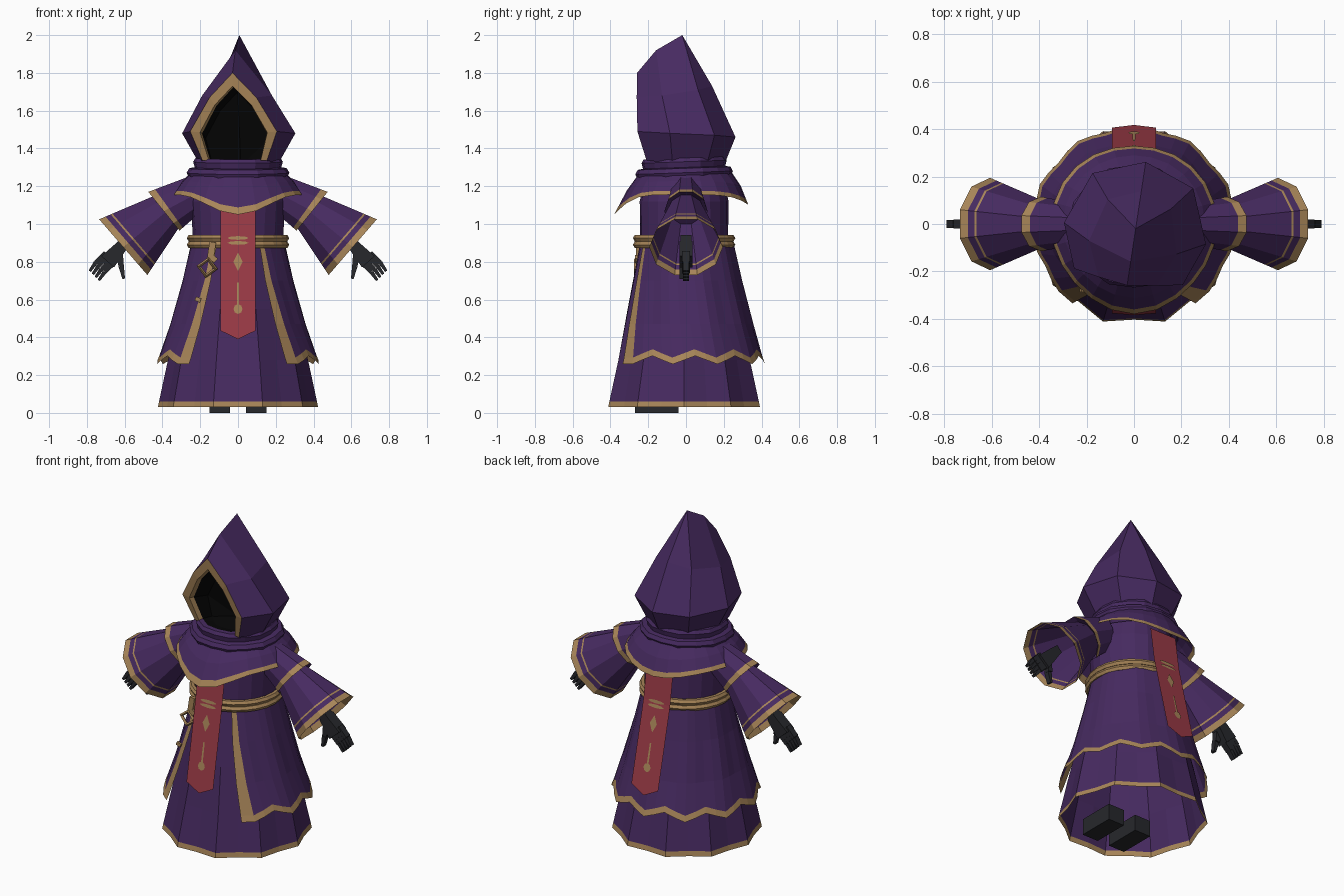
import bpy, bmesh
from math import sin, cos, pi
from mathutils import Vector, Matrix

cube = bpy.data.objects.get("Cube")
if cube:
    bpy.data.objects.remove(cube, do_unlink=True)


def material(name, color):
    m = bpy.data.materials.new(name)
    m.use_nodes = True
    m.diffuse_color = (*color, 1)
    bsdf = m.node_tree.nodes["Principled BSDF"]
    bsdf.inputs["Base Color"].default_value = (*color, 1)
    bsdf.inputs["Roughness"].default_value = 0.9
    return m


MATS = [material("purple_cloth", (0.062, 0.023, 0.117)),
        material("gold_trim", (0.39, 0.235, 0.098)),
        material("red_cloth", (0.32, 0.042, 0.06)),
        material("charcoal", (0.02, 0.021, 0.025)),
        material("hood_shadow", (0.002, 0.002, 0.002))]
PURPLE, GOLD, RED, CHARCOAL, BLACK = range(5)


def finish(name, bm, normals=True):
    bmesh.ops.remove_doubles(bm, verts=bm.verts, dist=0.0005)
    if normals:
        bmesh.ops.recalc_face_normals(bm, faces=bm.faces)
    mesh = bpy.data.meshes.new(name)
    bm.to_mesh(mesh)
    bm.free()
    for m in MATS:
        mesh.materials.append(m)
    obj = bpy.data.objects.new(name, mesh)
    bpy.context.collection.objects.link(obj)
    return obj


def loft(name, rows, paint, closed=True, caps=()):
    """Skin rows of points; paint(row, column) gives the material."""
    bm = bmesh.new()
    grid = [[bm.verts.new(p) for p in row] for row in rows]
    n = len(rows[0])
    for r in range(len(rows) - 1):
        for c in range(n if closed else n - 1):
            d = (c + 1) % n
            f = bm.faces.new((grid[r][c], grid[r][d], grid[r + 1][d], grid[r + 1][c]))
            f.material_index = paint(r, c)
    for c in caps:
        bm.faces.new(grid[c]).material_index = paint(c, 0)
    return finish(name, bm)


def oval(rx, ry, z, n, ripple=0):
    """Ring starting at the front, with alternating pleats."""
    out = []
    for i in range(n):
        a, k = 2 * pi * i / n, 1 - ripple * (-1) ** i
        out.append(Vector((rx * k * sin(a), -.01 - ry * k * cos(a), z)))
    return out


# Inner robe: torso and long pleated skirt
robe = [(.20, .20, 1.29, 0), (.25, .235, 1.12, 0), (.235, .235, .90, .01), (.30, .305, .55, .02),
        (.36, .355, .28, .03), (.404, .402, .06, .035), (.41, .408, .03, .035)]
loft("inner_robe", [oval(x, y, z, 20, k) for x, y, z, k in robe],
     lambda r, c: GOLD if r == 5 else PURPLE)

# Outer skirt, open at the front, with gold edges and a zigzag hem
COLS = 32
rows = []
for rad, z, gap, pleat, dip in ((.247, .91, .46, .01, 0), (.293, .70, .50, .015, 0),
                                (.35, .47, .57, .02, 0), (.398, .315, .63, .02, .022),
                                (.41, .28, .64, .02, .022)):
    row = []
    for i in range(COLS + 3):
        j = min(max(i - 1, 0), COLS)
        edge = .09 + .13 * (1 - z)
        a = gap + edge + (2 * pi - 2 * (gap + edge)) * j / COLS
        if i == 0:
            a = gap
        elif i == COLS + 2:
            a = 2 * pi - gap
        k = rad * (1 + pleat * cos(pi * j / 2))
        row.append((k * (1 + .06 * (.91 - z)) * sin(a), -k * cos(a), z - dip * cos(pi * j / 2)))
    rows.append(row)
loft("outer_skirt", rows,
     lambda r, c: GOLD if r == 3 or c in (0, COLS + 1) else PURPLE, closed=False)

# Shoulder cape dipping to a point at front and back
rows = []
for t, flare in ((0, 0), (.45, .012), (.84, .004), (1, 0)):
    row = []
    for i in range(24):
        a = 2 * pi * i / 24
        c = cos(a)
        front, back = max(c, 0) ** 6, max(-c, 0) ** 4
        edge_z = 1.155 - .105 * front - .055 * back
        r = .235 + flare + t * (.115 + .03 * front - .02 * back)
        row.append((r * sin(a), -r * c, 1.285 + (edge_z - 1.285) * t))
    rows.append(row)
loft("shoulder_cape", rows, lambda r, c: GOLD if r == 2 else PURPLE)

# Wrapped scarf, dark where it closes inside the hood
scarf = [(.14, 1.335), (.20, 1.35), (.228, 1.35), (.24, 1.33), (.232, 1.30), (.262, 1.295),
         (.275, 1.272), (.265, 1.25), (.235, 1.235), (.26, 1.225), (.24, 1.20)]
loft("neck_scarf", [[p + Vector((0, 0, .035 * p.y)) for p in oval(r, r * .95, z, 16, .012)]
                    for r, z in scarf], lambda r, c: BLACK if r == 0 else PURPLE, caps=(0,))


# Hood, built from half loops that run from the crest to the neck
def mirrored(half):
    return [Vector((-x, y, z)) for x, y, z in half[:0:-1]] + [Vector(p) for p in half]


tip = (0, -.02, 2.0)
rim = [(0, -.262, 1.80), (.125, -.245, 1.67), (.232, -.225, 1.49), (.172, -.185, 1.335)]
crown = [(0, -.16, 1.92), (.187, -.10, 1.68), (.303, -.04, 1.48), (.215, -.04, 1.325)]
cheek = [tip, (.135, .085, 1.71), (.215, .185, 1.47), (.155, .135, 1.315)]
spine = [tip, (0, .14, 1.73), (0, .265, 1.46), (0, .205, 1.315)]
lip = [(0, -.26, 1.73), (.098, -.243, 1.63), (.18, -.223, 1.485), (.138, -.183, 1.335)]
inner = [(x * .96, y + .03, z - .005) for x, y, z in lip]
deep = [(x * .95, -.08, z - .03) for x, y, z in lip]
core = [(0, .04, 1.31)] * 4
hood_rows = [mirrored(h) for h in (spine, cheek, crown, rim, lip, inner, deep, core)]
hood_paint = (PURPLE, PURPLE, PURPLE, GOLD, GOLD, BLACK, BLACK)
hood = loft("hood", hood_rows, lambda r, c: hood_paint[r], closed=False)
hood.data.transform(Matrix.Translation((.01, 0, 0)) @ Matrix.Rotation(-.15, 4, "Z"))


# Arms
def arm_rings(s, data, n):
    """Rings given by top and bottom points in xz, and half depth."""
    out = []
    for x0, z0, x1, z1, d in data:
        top, low = Vector((s * x0, 0, z0)), Vector((s * x1, 0, z1))
        mid, half = (top + low) / 2, (top - low) / 2
        out.append([mid + half * cos(2 * pi * (i + .5) / n) / cos(pi / n)
                    + Vector((0, d * sin(2 * pi * (i + .5) / n), 0)) for i in range(n)])
    return out


def between(a, b, t):
    return tuple(u + (v - u) * t for u, v in zip(a, b))


cap0, cap1 = (.25, 1.255, .20, 1.06, .085), (.475, 1.17, .31, .965, .115)
sl0, sl1 = (.43, 1.155, .30, 1.0, .09), (.735, 1.025, .48, .73, .195)
for s, side in ((1, "left"), (-1, "right")):
    loft(side + "_shoulder_cuff",
         arm_rings(s, [cap0, between(cap0, cap1, .84), cap1, between(sl0, sl1, .02)], 10),
         lambda r, c: GOLD if r == 1 else PURPLE)
    loft(side + "_sleeve", arm_rings(s, [between(sl0, sl1, t) for t in (0, .77, .80, .89, 1)], 10),
         lambda r, c: GOLD if r in (1, 3) else PURPLE, caps=(0,))
    # Hand with four fingers and a thumb

    def hand_bar(part, p, q, w0, w1, thick, y=0):
        p, q = Vector((s * p[0], y, p[1])), Vector((s * q[0], y, q[1]))
        across = (q - p).cross(Vector((0, 1, 0))).normalized()
        ends = [[c + across * w / 2 * u + Vector((0, v * thick / 2, 0))
                 for u, v in ((1, 1), (1, -1), (-1, -1), (-1, 1))] for c, w in ((p, w0), (q, w1))]
        loft(side + part, ends, lambda r, c: CHARCOAL, caps=(0, -1))

    hand_bar("_wrist", (.575, .925), (.625, .875), .05, .06, .06)
    hand_bar("_palm", (.61, .89), (.69, .80), .06, .09, .07)
    for i in range(4):
        base = (.715 - .016 * i, .832 - .017 * i)
        end = (.785 - .016 * i, .750 - .016 * i)
        knuckle = (between(base, end, .5)[0] + .004, between(base, end, .5)[1] + .004)
        hand_bar("_finger", between(base, end, -.2), knuckle, .024, .022, .04)
        hand_bar("_fingertip", knuckle, end, .022, .014, .032)
    hand_bar("_thumb", (.63, .85), (.618, .775), .04, .028, .035, -.015)
    hand_bar("_thumb_tip", (.618, .775), (.605, .71), .028, .014, .03, -.02)
    # Foot
    bm = bmesh.new()
    bmesh.ops.create_cube(bm, size=1, matrix=Matrix.Translation((s * .097, -.155, .05))
                          @ Matrix.Diagonal((.11, .23, .10, 1)))
    for f in bm.faces:
        f.material_index = CHARCOAL
    finish(side + "_foot", bm)


# Belt and hanging ornament
def ring(name, loc, major, minor, n, m, rot=(0, 0, 0)):
    bpy.ops.mesh.primitive_torus_add(location=loc, rotation=rot, major_radius=major, minor_radius=minor,
                                     major_segments=n, minor_segments=m)
    obj = bpy.context.object
    obj.name = name
    obj.data.materials.append(MATS[GOLD])


def block(name, loc, size, tilt):
    bm = bmesh.new()
    bmesh.ops.create_cube(bm, size=1, matrix=Matrix.Translation(loc) @ Matrix.Rotation(tilt, 4, "Y")
                          @ Matrix.Diagonal((*size, 1)))
    for f in bm.faces:
        f.material_index = GOLD
    finish(name, bm)


for z in (.89, .925):
    ring("belt_cord", (0, -.01, z), .252, .019, 24, 6)
ring("hanging_buckle", (-.163, -.262, .77), .045, .012, 4, 4, (pi / 2, .15, 0))
block("buckle_strap", (-.14, -.255, .86), (.035, .02, .09), .15)
block("buckle_link", (-.128, -.262, .815), (.03, .015, .03), .7)
block("buckle_tail", (-.212, -.28, .60), (.03, .012, .022), .4)


# Front and back red panels with gold emblems
def plate(name, pts, y_at, gap):
    bm = bmesh.new()
    bm.faces.new([bm.verts.new((x, y_at(z, gap), z)) for x, z in pts]).material_index = GOLD
    finish(name, bm, False)


def round_points(cz, rx, rz):
    return [(rx * cos(i * pi / 4), cz + rz * sin(i * pi / 4)) for i in range(8)]


for s, side, low in ((-1, "front", .385), (1, "back", .418)):
    def panel_y(z, gap, s=s, low=low):
        waist = .288
        if z > .92:
            return s * (waist - (z - .92) * .15 + gap)
        return s * (waist + (low - waist) * (.92 - z) / .53 + gap)
    rows = [[(x, panel_y(z + (dz if x else 0), 0), z + (dz if x else 0)) for x in (-.092, 0, .092)]
            for z, dz in ((1.14, 0), (.92, 0), (.65, 0), (.39, .045))]
    loft(side + "_panel", rows, lambda r, c: RED, closed=False)
    for z in (.90, .926):
        plate(side + "_belt_clasp", round_points(z, .056, .010), panel_y, .006)
    plate(side + "_diamond", [(0, .85), (.024, .80), (0, .75), (-.024, .80)], panel_y, .005)
    plate(side + "_stem", [(-.005, .69), (.005, .69), (.006, .57), (-.006, .57)], panel_y, .005)
    plate(side + "_disc", round_points(.55, .024, .026), panel_y, .006)
